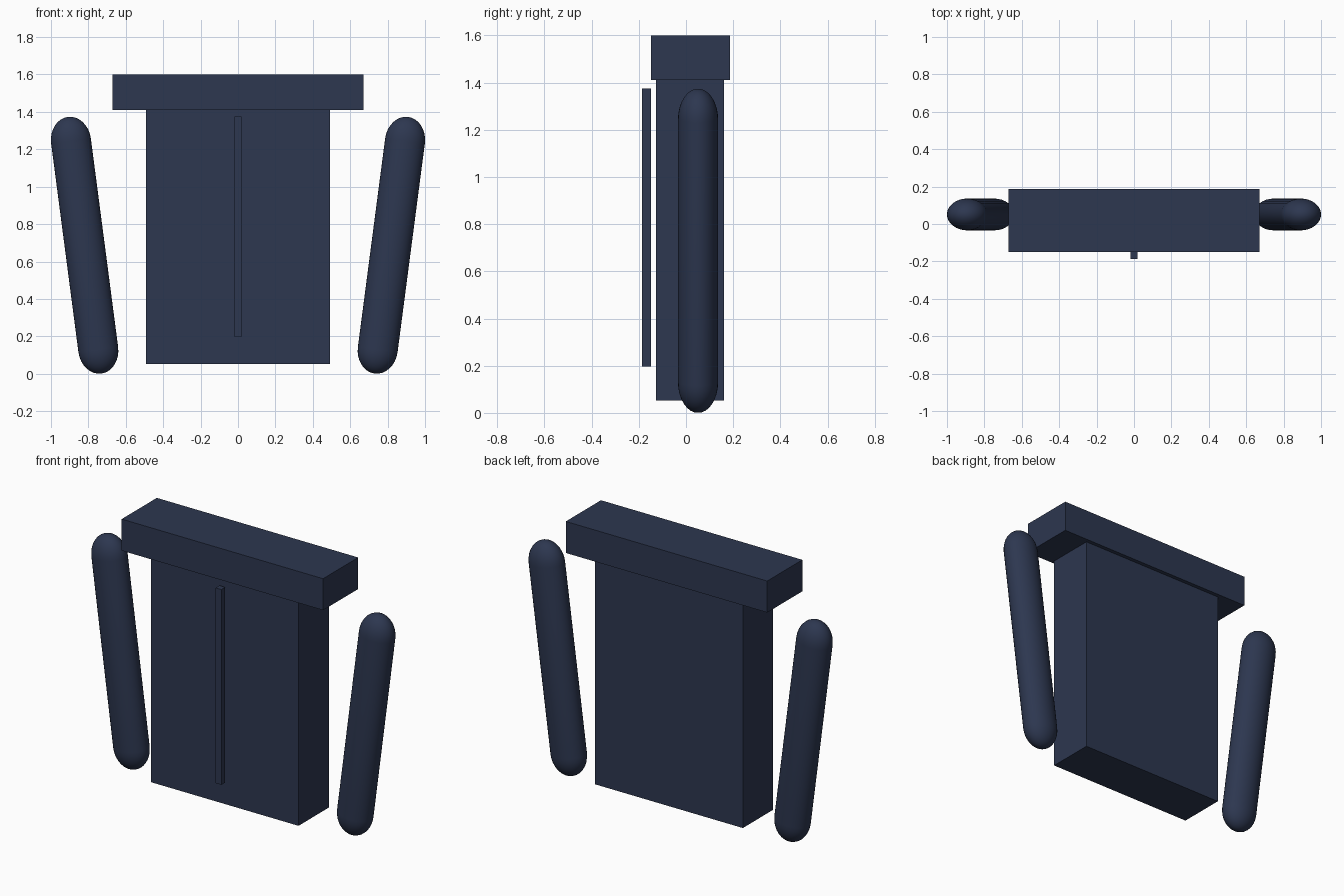
import bpy, bmesh
from math import sin, cos, pi
from mathutils import Matrix, Vector

if "Cube" in bpy.data.objects:
    bpy.data.objects.remove(bpy.data.objects["Cube"])

navy = bpy.data.materials.new("navy_cloth")
navy.diffuse_color = (0.026, 0.038, 0.08, 1)
navy.use_nodes = True
navy.node_tree.nodes["Principled BSDF"].inputs["Base Color"].default_value = navy.diffuse_color


def finish(name, bm):
    mesh = bpy.data.meshes.new(name)
    bm.to_mesh(mesh)
    bm.free()
    mesh.materials.append(navy)
    obj = bpy.data.objects.new(name, mesh)
    bpy.context.collection.objects.link(obj)
    return obj


def box(name, lo, hi):
    lo, hi = Vector(lo), Vector(hi)
    bm = bmesh.new()
    bmesh.ops.create_cube(bm, size=1, matrix=Matrix.Translation((lo + hi) / 2)
                          @ Matrix.Diagonal((*(hi - lo), 1)))
    return finish(name, bm)


def capsule(name, centre, radii, half, tilt, sides=32, rings=8):
    """Straight tube with domed ends, squashed to an oval section and tilted about y."""
    bm = bmesh.new()
    rx, ry, rz = radii
    arc = [i * pi / 2 / rings for i in range(rings + 1)]
    profile = [(cos(a), half + rz * sin(a)) for a in reversed(arc)]
    profile += [(r, -z) for r, z in reversed(profile)]
    verts = [bm.verts.new((r, 0, z)) for r, z in profile]
    edges = [bm.edges.new(pair) for pair in zip(verts, verts[1:])]
    bmesh.ops.spin(bm, geom=verts + edges, axis=(0, 0, 1), cent=(0, 0, 0),
                   angle=2 * pi, steps=sides, use_duplicate=False)
    bmesh.ops.remove_doubles(bm, verts=bm.verts, dist=1e-4)
    bm.transform(Matrix.Translation(centre) @ Matrix.Rotation(tilt, 4, 'Y')
                 @ Matrix.Diagonal((rx, ry, 1, 1)))
    bmesh.ops.recalc_face_normals(bm, faces=bm.faces)
    for f in bm.faces:
        f.smooth = True
    return finish(name, bm)


# Main body, shoulder bar and front strip
box("body", (-0.493, -0.127, 0.053), (0.493, 0.162, 1.43))
box("shoulder_bar", (-0.672, -0.149, 1.41), (0.672, 0.186, 1.60))
box("front_strip", (-0.019, -0.186, 0.196), (0.019, -0.149, 1.374))

# Sleeves, leaning outward at the top
for side, label in ((-1, "left"), (1, "right")):
    capsule(f"{label}_sleeve", (side * 0.82, 0.051, 0.687),
            (0.107, 0.085, 0.130), 0.562, side * 0.13)
